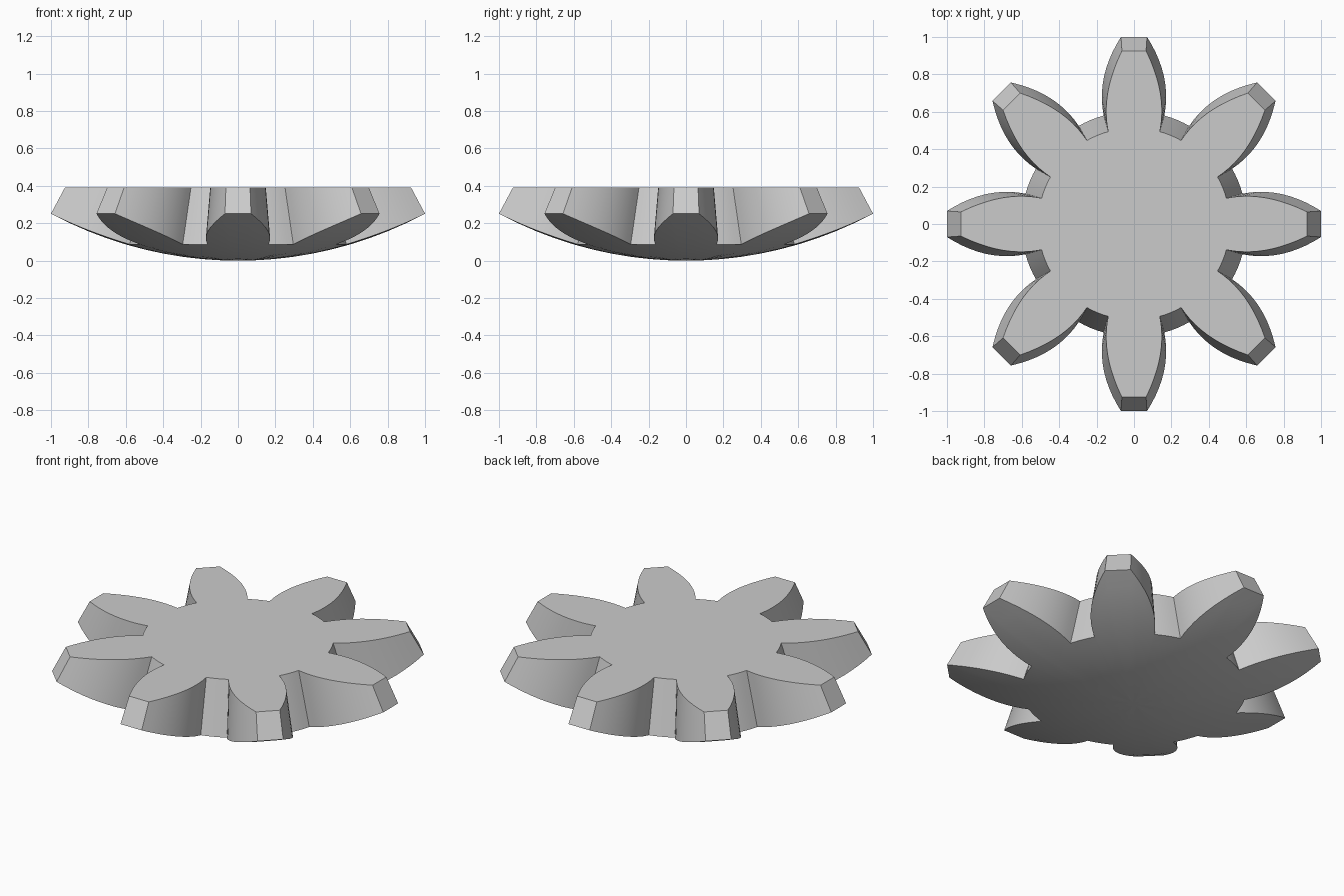
import bpy, bmesh, math
from math import sin, cos, hypot, atan2, radians

cube = bpy.data.objects.get("Cube")
if cube:
    bpy.data.objects.remove(cube)

# Bevel gear: every wall runs along rays from the centre of the spherical back
TEETH = 8
SPHERE_R = 2.125
TOP_Z = 0.39
RINGS = 10
ROOT_Y, TIP_Y, FLANK_STEPS, GAP_STEPS = 0.58, 1.0, 10, 4


def half_width(y):
    """Curved tooth flank, widest a little above the root."""
    return 0.172 - (y - 0.68) ** 2


def back_z(r):
    return SPHERE_R - math.sqrt(SPHERE_R ** 2 - r * r)


# One tooth plus the gap after it, as polar points with rising angle
flank = []
for i in range(FLANK_STEPS + 1):
    y = ROOT_Y + (TIP_Y - ROOT_Y) * i / FLANK_STEPS
    flank.append((atan2(half_width(y), y), hypot(half_width(y), y)))
root_angle, root_r = flank[0]
pitch = math.tau / TEETH
tooth = [(-a, r) for a, r in flank] + flank[::-1]
gap = pitch - 2 * root_angle
tooth += [(root_angle + gap * i / GAP_STEPS, root_r) for i in range(1, GAP_STEPS)]
outline = [(a + k * pitch, r) for k in range(TEETH) for a, r in tooth]

bm = bmesh.new()


def bridge(lower, upper):
    n = len(lower)
    for i in range(n):
        j = (i + 1) % n
        bm.faces.new((lower[i], lower[j], upper[j], upper[i]))


# Domed back, in rings shrinking to the middle
rings = []
for k in range(RINGS, 0, -1):
    f = k / RINGS
    rings.append([bm.verts.new((r * f * cos(a), r * f * sin(a), back_z(r * f)))
                  for a, r in outline])
for outer, inner in zip(rings, rings[1:]):
    bridge(inner, outer)
middle = bm.verts.new((0, 0, 0))
last = rings[-1]
for i, v in enumerate(last):
    bm.faces.new((middle, last[(i + 1) % len(last)], v))

# Tapered tooth walls and the flat top
top = []
for a, r in outline:
    s = (SPHERE_R - TOP_Z) / (SPHERE_R - back_z(r))
    top.append(bm.verts.new((r * s * cos(a), r * s * sin(a), TOP_Z)))
bridge(rings[0], top)
bm.faces.new(top)
bmesh.ops.recalc_face_normals(bm, faces=bm.faces)

mesh = bpy.data.meshes.new("bevel_gear")
bm.to_mesh(mesh)
bm.free()
gear = bpy.data.objects.new("bevel_gear", mesh)
bpy.context.collection.objects.link(gear)

# Plain grey metal
grey = bpy.data.materials.new("plain grey")
grey.use_nodes = True
colour = (0.6, 0.6, 0.6, 1)
grey.diffuse_color = colour
grey.node_tree.nodes["Principled BSDF"].inputs["Base Color"].default_value = colour
mesh.materials.append(grey)

bpy.ops.object.select_all(action="DESELECT")
gear.select_set(True)
bpy.context.view_layer.objects.active = gear
bpy.ops.object.shade_smooth_by_angle(angle=radians(30))
